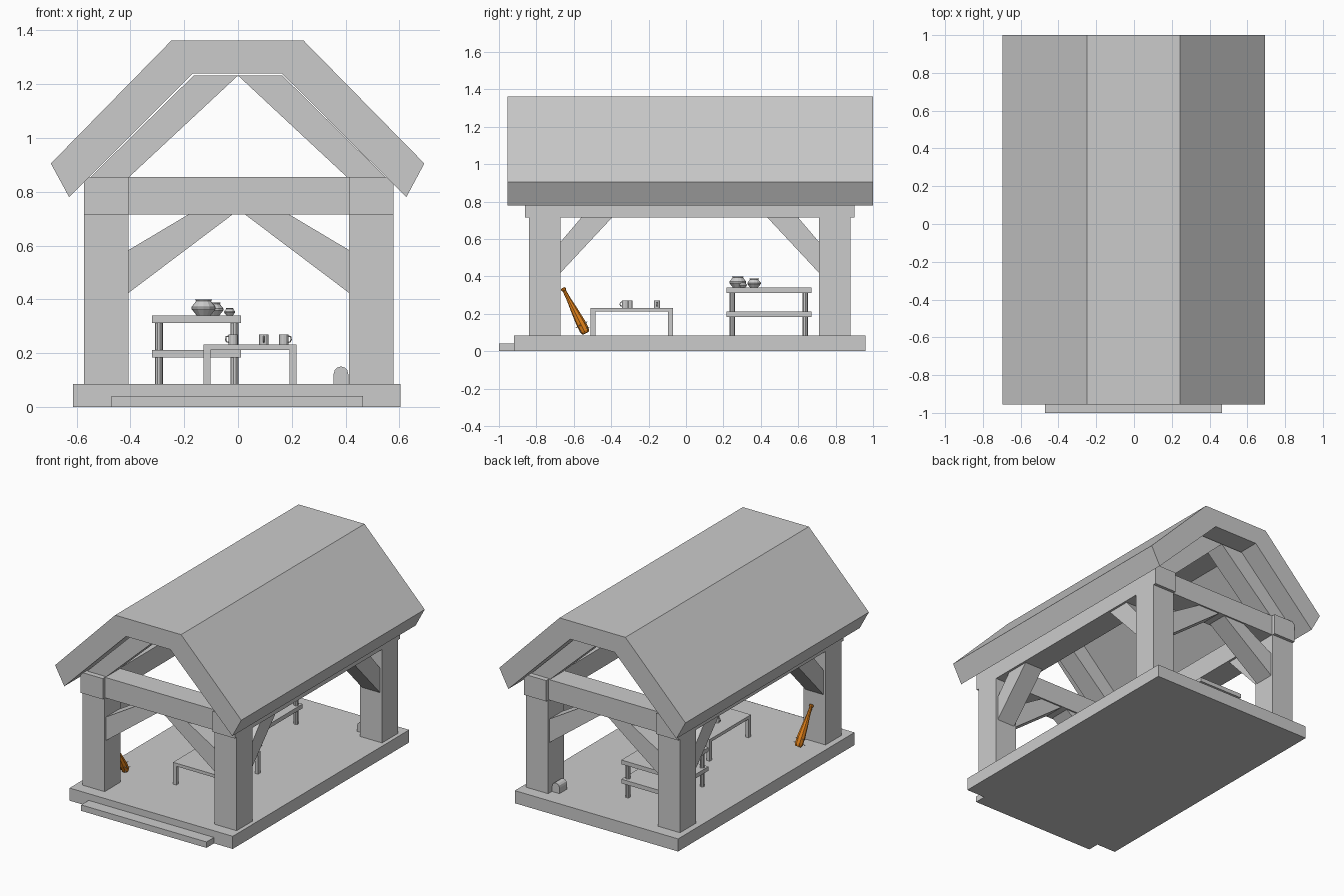
import bpy, bmesh, math
from mathutils import Vector

if "Cube" in bpy.data.objects:
    bpy.data.objects.remove(bpy.data.objects["Cube"])


def finish(name, bm):
    bmesh.ops.recalc_face_normals(bm, faces=bm.faces)
    me = bpy.data.meshes.new(name)
    bm.to_mesh(me)
    bm.free()
    ob = bpy.data.objects.new(name, me)
    bpy.context.collection.objects.link(ob)
    return ob


def prism(name, pts, axis, a, b):
    """Extrude a profile in (x,z) along y, or in (y,z) along x."""
    bm = bmesh.new()
    place = (lambda p, d: (p[0], d, p[1])) if axis == 'y' else (lambda p, d: (d, p[0], p[1]))
    face = bm.faces.new([bm.verts.new(place(p, a)) for p in pts])
    new = bmesh.ops.extrude_face_region(bm, geom=[face])['geom']
    shift = Vector((0, b - a, 0) if axis == 'y' else (b - a, 0, 0))
    bmesh.ops.translate(bm, vec=shift, verts=[v for v in new if isinstance(v, bmesh.types.BMVert)])
    return finish(name, bm)


def box(name, x0, x1, y0, y1, z0, z1):
    return prism(name, [(x0, z0), (x1, z0), (x1, z1), (x0, z1)], 'y', y0, y1)


def lathe(name, profile, loc, seg=10, scale=1.0):
    """Revolve (radius, height) points about z; the end points are capped."""
    bm = bmesh.new()
    rings = []
    for r, z in profile:
        rings.append([bm.verts.new((scale * r * math.cos(2 * math.pi * i / seg),
                                    scale * r * math.sin(2 * math.pi * i / seg), scale * z))
                      for i in range(seg)])
    for lo, hi in zip(rings, rings[1:]):
        for i in range(seg):
            j = (i + 1) % seg
            bm.faces.new((lo[i], lo[j], hi[j], hi[i]))
    bm.faces.new(rings[0])
    bm.faces.new(rings[-1])
    ob = finish(name, bm)
    ob.location = loc
    return ob


# Floor and entrance step
F = 0.085
box("floor", -0.613, 0.605, -0.92, 0.96, 0, F)
box("front_step", -0.47, 0.465, -1.0, -0.92, 0, 0.04)

# Gambrel-like roof shell
prism("roof", [(-0.696, 0.905), (-0.248, 1.362), (0.244, 1.362), (0.693, 0.905),
               (0.626, 0.78), (0.163, 1.24), (-0.167, 1.24), (-0.628, 0.78)], 'y', -0.955, 1.0)

# Timber frame: posts, wall beams, cross beams, braces, rafters
C = 0.003
frames = {"front": (-0.84, -0.67, 1), "back": (0.71, 0.88, -1)}
for side, s in (("left", -1), ("right", 1)):
    xa, xb = sorted((C + s * 0.41, C + s * 0.575))
    box(f"{side}_wall_beam", xa, xb, -0.86, 0.90, 0.715, 0.855)
    for end, (y0, y1, d) in frames.items():
        box(f"{end}_{side}_post", xa, xb, y0, y1, F, 0.72)
        prism(f"{end}_{side}_cross_brace",
              [(C + s * 0.415, 0.42), (C + s * 0.017, 0.72), (C + s * 0.18, 0.72), (C + s * 0.415, 0.58)],
              'y', y0 + 0.015, y1 - 0.015)
        p = y1 if d > 0 else y0
        prism(f"{end}_{side}_wall_brace",
              [(p, 0.42), (p + d * 0.28, 0.72), (p + d * 0.115, 0.72), (p, 0.585)],
              'x', xa + 0.015, xb - 0.015)
        prism(f"{end}_{side}_rafter",
              [(s * 0.41, 0.85), (0, 1.232), (s * 0.165, 1.232), (s * 0.553, 0.85)],
              'y', y0 + 0.015, y1 - 0.015)
for end, (y0, y1, d) in frames.items():
    box(f"{end}_cross_beam", C - 0.57, C + 0.57, y0 + 0.005, y1 - 0.005, 0.716, 0.854)

# Table
T = 0.232
box("table_top", -0.128, 0.217, -0.51, -0.07, 0.211, T)
for x in (-0.128, 0.192):
    for y in (-0.51, -0.095):
        box("table_leg", x, x + 0.025, y, y + 0.025, F, 0.212)

# Shelf rack with round legs
S = 0.34
box("upper_shelf", -0.32, 0.012, 0.217, 0.672, 0.312, S)
box("lower_shelf", -0.32, 0.012, 0.217, 0.672, 0.183, 0.211)
for x in (-0.294, -0.013):
    for y in (0.247, 0.638):
        lathe("shelf_leg", [(0.015, F), (0.015, 0.315)], (x, y, 0))

# Pots on the shelf
pot = [(0.026, 0), (0.045, 0.024), (0.045, 0.032), (0.028, 0.053), (0.032, 0.06),
       (0.027, 0.06), (0.024, 0.05), (0.036, 0.03), (0.02, 0.006)]
for x, y, k in ((-0.128, 0.277, 1.0), (-0.09, 0.364, 0.8), (-0.031, 0.305, 0.46)):
    lathe("pot", pot, (x, y, S), 12, k)

# Cups with handles on the table
cup = [(0.017, 0), (0.017, 0.038), (0.014, 0.038), (0.014, 0.005)]
for x, y, ang in ((-0.018, -0.302, math.pi), (0.096, -0.325, -math.pi / 2), (0.17, -0.155, 0)):
    lathe("cup", cup, (x, y, T), 12)
    cu = bpy.data.curves.new("cup_handle", 'CURVE')
    cu.dimensions = '3D'
    cu.bevel_depth = 0.0025
    cu.bevel_resolution = 0
    sp = cu.splines.new('POLY')
    path = [(0.016, 0.031), (0.026, 0.029), (0.028, 0.018), (0.024, 0.01), (0.016, 0.008)]
    sp.points.add(len(path) - 1)
    for pt, (r, z) in zip(sp.points, path):
        pt.co = (r * math.cos(ang), r * math.sin(ang), z, 1)
    handle = bpy.data.objects.new("cup_handle", cu)
    handle.location = (x, y, T)
    bpy.context.collection.objects.link(handle)

# Small round-topped chest beside the back right post
arch = [(0.383 + 0.027 * math.cos(a), 0.123 + 0.027 * math.sin(a))
        for a in [math.pi * i / 6 for i in range(7)]]
prism("small_chest", [(0.356, F), (0.41, F)] + arch, 'y', 0.76, 0.84)

# Spiked club leaning on the front left post
bottom, top = Vector((-0.462, -0.535, 0.097)), Vector((-0.478, -0.658, 0.338))
axis = top - bottom
tilt = axis.to_track_quat('Z', 'Y')
L = axis.length
club = lathe("club", [(0.019, 0), (0.025, 0.012), (0.026, 0.06), (0.019, 0.14), (0.012, 0.2),
                      (0.0095, L - 0.018), (0.014, L - 0.012), (0.014, L - 0.003), (0.009, L)], bottom, 8)
club.rotation_mode = 'QUATERNION'
club.rotation_quaternion = tilt
mat = bpy.data.materials.new("orange_wood")
mat.diffuse_color = (0.75, 0.22, 0.01, 1)
mat.use_nodes = True
mat.node_tree.nodes["Principled BSDF"].inputs["Base Color"].default_value = mat.diffuse_color
club.data.materials.append(mat)
for h, turn in ((0.02, 0), (0.05, 0.5)):
    for i in range(4):
        a = math.pi / 2 * i + math.pi / 4 + turn
        out = Vector((math.cos(a), math.sin(a), 0))
        spike = lathe("club_spike", [(0.004, 0), (0.0008, 0.018)],
                      bottom + tilt @ (out * 0.022 + Vector((0, 0, h))), 5)
        spike.rotation_mode = 'QUATERNION'
        spike.rotation_quaternion = (tilt @ out).to_track_quat('Z', 'Y')
